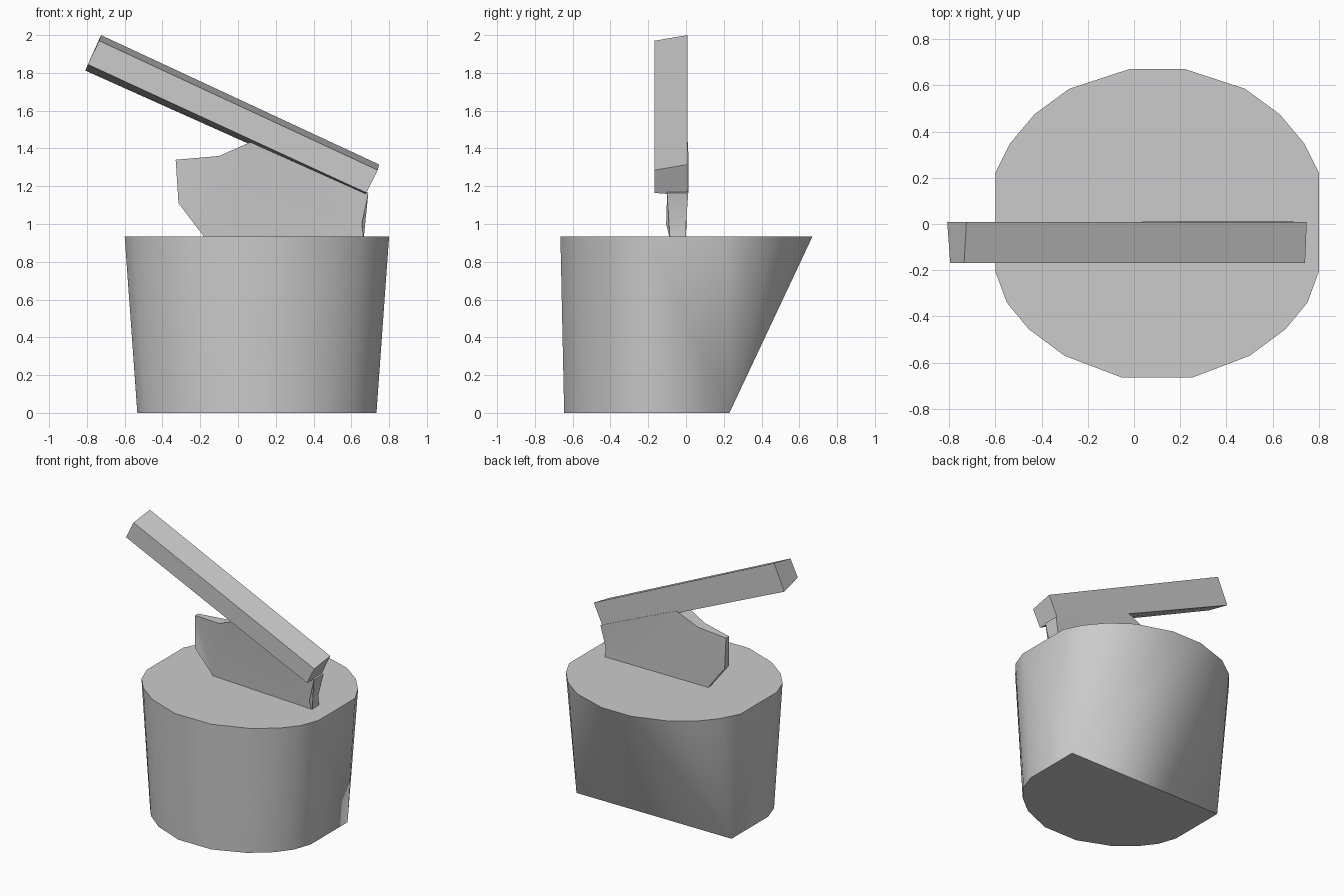
import bpy, bmesh

if "Cube" in bpy.data.objects:
    bpy.data.objects.remove(bpy.data.objects["Cube"])


def finish(bm, name, angle=0.6):
    bmesh.ops.recalc_face_normals(bm, faces=bm.faces)
    mesh = bpy.data.meshes.new(name)
    bm.to_mesh(mesh)
    bm.free()
    obj = bpy.data.objects.new(name, mesh)
    bpy.context.collection.objects.link(obj)
    bpy.ops.object.select_all(action='DESELECT')
    obj.select_set(True)
    bpy.context.view_layer.objects.active = obj
    bpy.ops.object.shade_smooth_by_angle(angle=angle)
    return obj


def bridge(name, ring_a, ring_b, angle=0.6):
    """Closed solid between two matching outlines."""
    bm = bmesh.new()
    a = [bm.verts.new(p) for p in ring_a]
    b = [bm.verts.new(p) for p in ring_b]
    caps = [bm.faces.new(a), bm.faces.new(b)]
    for i in range(len(a)):
        j = (i + 1) % len(a)
        bm.faces.new((a[i], a[j], b[j], b[i]))
    bmesh.ops.triangulate(bm, faces=caps)
    return finish(bm, name, angle)


# Tub: twenty-sided rim, tapering to a base cut off straight at the back
CX = 0.1
front = [(0.15, -0.665), (0.40, -0.57), (0.555, -0.455), (0.65, -0.34), (0.70, -0.205)]
back = [(0.70, 0.22), (0.635, 0.35), (0.53, 0.475), (0.38, 0.585), (0.12, 0.67)]
bm = bmesh.new()
for side in (-1, 1):
    for x, y in front + back:
        bm.verts.new((CX + side * x, y, 0.935))
    for x, y in front:
        bm.verts.new((CX + side * x * 0.904, y * 0.97, 0))
    bm.verts.new((CX + side * 0.633, 0.23, 0))
bmesh.ops.convex_hull(bm, input=bm.verts)
bmesh.ops.dissolve_limit(bm, angle_limit=0.01, verts=bm.verts, edges=bm.edges)
finish(bm, "tub", 0.75)

# Bracket: thin plate, x / z / front y / back y
plate = [(-0.17, 0.92, -0.03, 0.0), (-0.315, 1.11, -0.05, 0.0),
         (-0.33, 1.34, -0.03, 0.005), (-0.10, 1.36, -0.075, 0.005),
         (0.07, 1.435, -0.10, 0.011), (0.20, 1.38, -0.10, 0.012),
         (0.69, 1.165, -0.10, 0.012), (0.655, 1.0, -0.105, 0.0),
         (0.665, 0.92, -0.085, 0.0)]
bridge("bracket", [(x, f, z) for x, z, f, b in plate],
       [(x, b, z) for x, z, f, b in plate])

# Bar: tilted beam, a little slimmer on its front face
bridge("bar",
       [(x, -0.168, z) for x, z in ((-0.735, 1.97), (0.74, 1.285), (0.68, 1.165), (-0.795, 1.845))],
       [(x, 0.008, z) for x, z in ((-0.725, 2.0), (0.747, 1.315), (0.67, 1.15), (-0.808, 1.812))],
       0.3)
